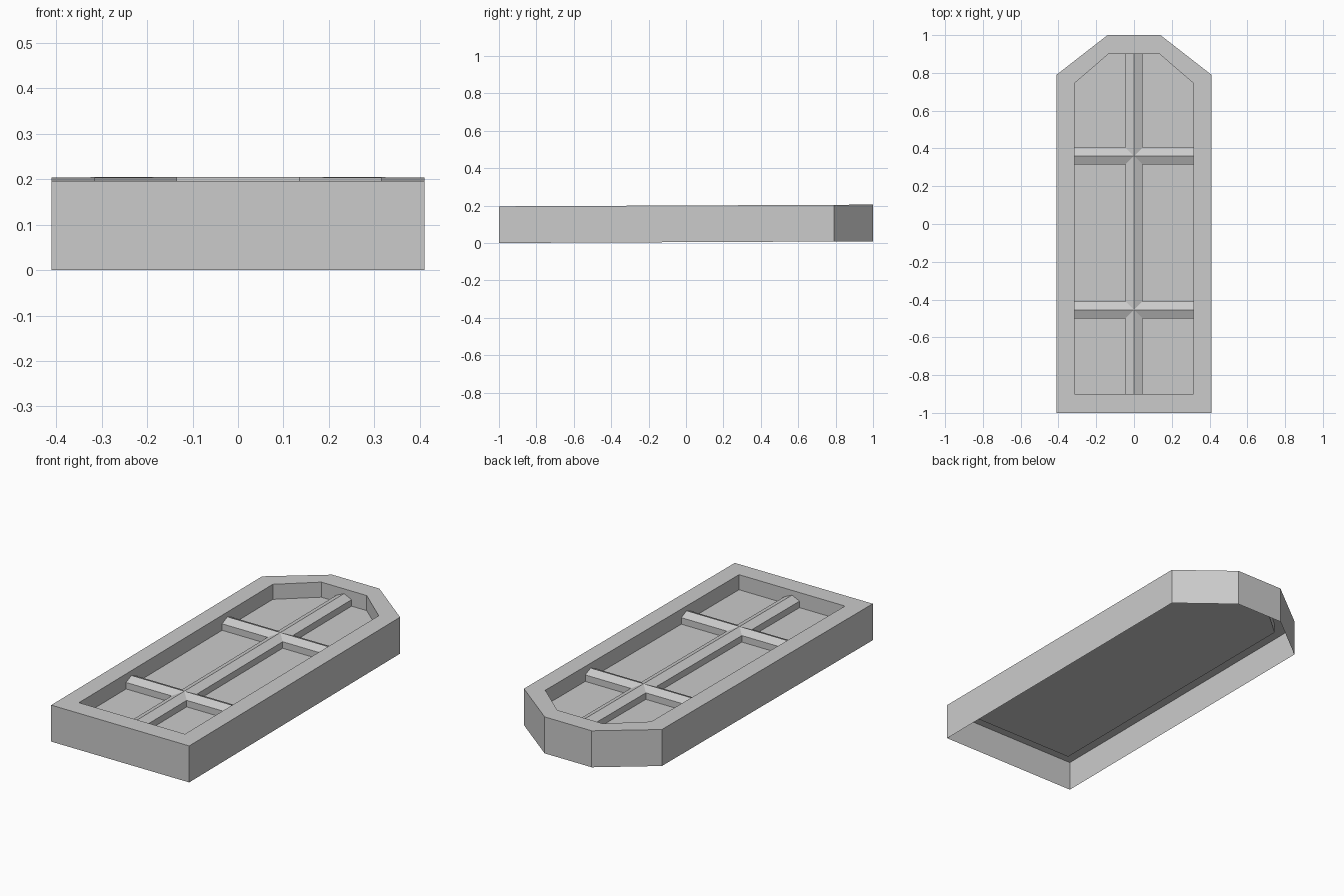
import bpy
import bmesh

cube = bpy.data.objects.get("Cube")
if cube:
    bpy.data.objects.remove(cube, do_unlink=True)

grey = bpy.data.materials.new("light_grey")
grey.use_nodes = True
colour = (0.6, 0.6, 0.6, 1)
grey.diffuse_color = colour
grey.node_tree.nodes["Principled BSDF"].inputs["Base Color"].default_value = colour

TOP, LEDGE, PANE = 0.196, 0.16, 0.115
TILT = 0.0045  # the whole window rises slightly towards the arched end


def outline(half_width, shoulder, half_tip, end):
    """Half outline of the window, mirrored across x."""
    right = [(half_width, -end), (half_width, shoulder), (half_tip, end)]
    return right + [(-x, y) for x, y in reversed(right)]


OUTER = outline(0.41, 0.79, 0.14, 1.0)
INNER = outline(0.315, 0.745, 0.135, 0.9)


def finish(bm, name):
    for v in bm.verts:
        v.co.z += TILT * (v.co.y + 1)
    mesh = bpy.data.meshes.new(name)
    bm.to_mesh(mesh)
    bm.free()
    mesh.materials.append(grey)
    obj = bpy.data.objects.new(name, mesh)
    bpy.context.collection.objects.link(obj)


def loop(bm, points, z):
    return [bm.verts.new((x, y, z)) for x, y in points]


def bridge(bm, a, b):
    n = len(a)
    for i in range(n):
        j = (i + 1) % n
        bm.faces.new((a[i], a[j], b[j], b[i]))


# Hollow frame: outer wall, top rim, inner wall and underside of the rim
bm = bmesh.new()
rings = [loop(bm, OUTER, 0), loop(bm, OUTER, TOP),
         loop(bm, INNER, TOP), loop(bm, INNER, PANE)]
for lower, upper in zip(rings, rings[1:]):
    bridge(bm, lower, upper)
bridge(bm, loop(bm, INNER, LEDGE), loop(bm, OUTER, LEDGE))
finish(bm, "window_frame")

# Recessed pane
bm = bmesh.new()
bm.faces.new(loop(bm, INNER, PANE))
finish(bm, "window_pane")


# Ridged glazing bars
def bar(name, half_length, centre=0, lengthwise=False):
    bm = bmesh.new()
    profile = [(-0.045, PANE), (0.045, PANE), (0.045, 0.15), (0, 0.17), (-0.045, 0.15)]
    ends = []
    for s in (-half_length, half_length):
        ends.append([bm.verts.new((p, s, z) if lengthwise else (s, centre + p, z))
                     for p, z in profile])
    bridge(bm, *ends)
    for end in ends:
        bm.faces.new(end)
    bmesh.ops.recalc_face_normals(bm, faces=bm.faces)
    finish(bm, name)


bar("long_glazing_bar", 0.9, lengthwise=True)
bar("front_glazing_bar", 0.315, -0.455)
bar("back_glazing_bar", 0.315, 0.36)
